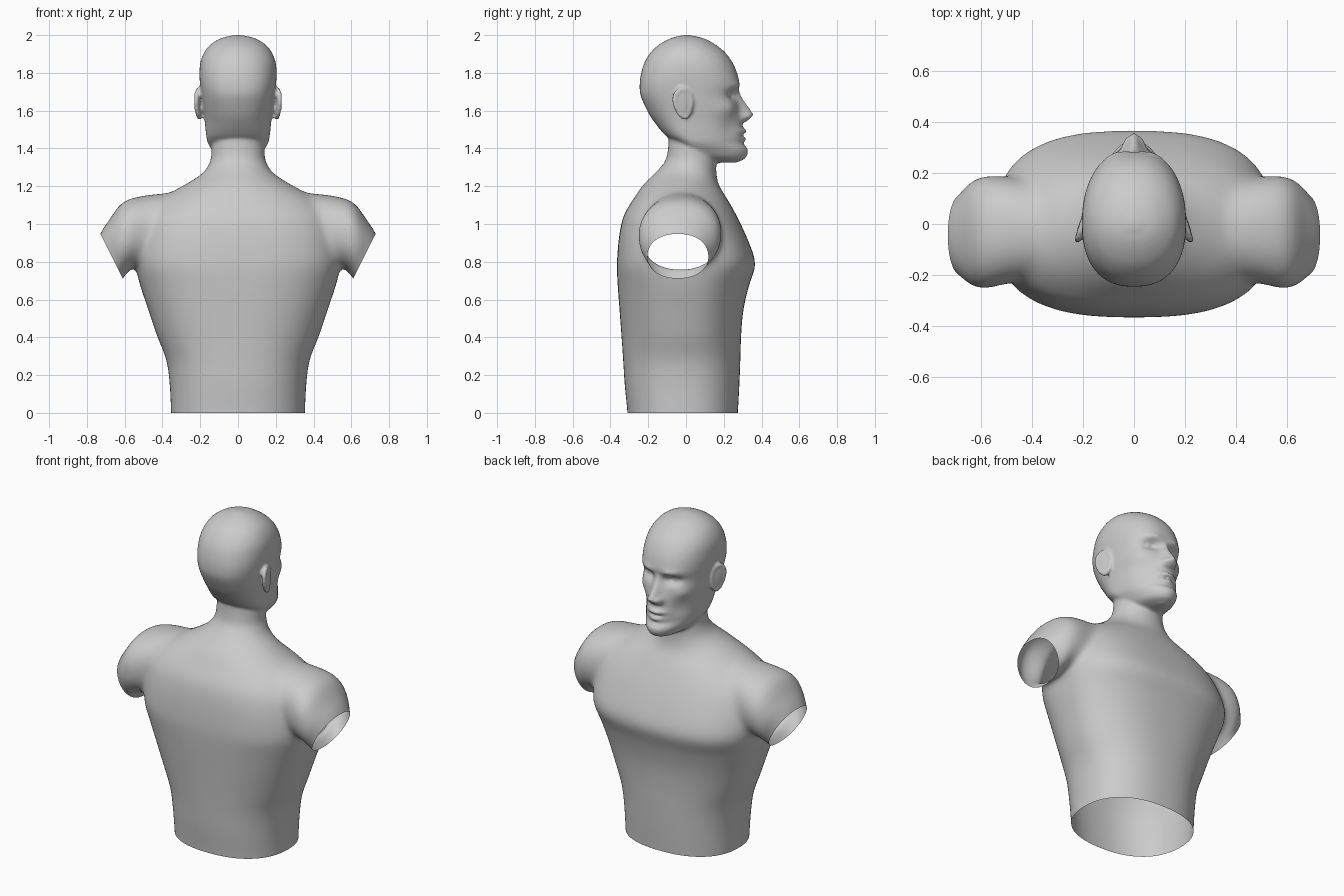
import bpy, bmesh
from math import sin, cos, pi, exp, radians
from mathutils import Vector, Matrix

if "Cube" in bpy.data.objects:
    bpy.data.objects.remove(bpy.data.objects["Cube"])

bm = bmesh.new()


def sample(keys, t):
    """Smooth interpolation of key rows; first column is the parameter."""
    i = max(k for k in range(len(keys) - 1) if keys[k][0] <= t or k == 0)
    a, b = keys[i], keys[i + 1]
    p, q = keys[max(i - 1, 0)], keys[min(i + 2, len(keys) - 1)]
    h = b[0] - a[0]
    u = (t - a[0]) / h
    out = []
    for j in range(1, len(a)):
        m0 = (b[j] - p[j]) / (b[0] - p[0]) * h
        m1 = (q[j] - a[j]) / (q[0] - a[0]) * h
        out.append((2*u**3 - 3*u*u + 1)*a[j] + (u**3 - 2*u*u + u)*m0
                   + (3*u*u - 2*u**3)*b[j] + (u**3 - u*u)*m1)
    return out


def spow(v, e):
    return (1 if v >= 0 else -1) * abs(v) ** e


def loft(rings):
    """Closed skin over a list of equal-length rings."""
    rows = [[bm.verts.new(p) for p in r] for r in rings]
    n = len(rows[0])
    faces = [bm.faces.new((a[i], a[(i+1) % n], b[(i+1) % n], b[i]))
             for a, b in zip(rows, rows[1:]) for i in range(n)]
    faces += [bm.faces.new(rows[0]), bm.faces.new(rows[-1])]
    bmesh.ops.recalc_face_normals(bm, faces=faces)


def body(keys, steps, segs, detail=None):
    """Horizontal sections: z, front, back, half width, widest y, squareness."""
    z0, z1 = keys[0][0], keys[-1][0]
    rings = []
    for k in range(steps + 1):
        z = z0 + (z1 - z0) * k / steps
        f, b, w, c, n = sample(keys, z)
        ring = []
        for i in range(segs):
            a = 2 * pi * i / segs
            x = w * spow(cos(a), 2 / n)
            s = spow(sin(a), 2 / n)
            y = c + s * (f - c if s > 0 else c - b)
            if detail and s > 0:
                y += detail(x, z) * min(1, s * 2)
            ring.append((x, y, z))
        rings.append(ring)
    loft(rings)


# Torso and neck
body([(-.1, .27, -.305, .352, -.01, 2.3), (0, .275, -.31, .355, -.01, 2.3),
      (.15, .283, -.325, .362, -.01, 2.3), (.28, .288, -.333, .38, -.01, 2.3),
      (.41, .292, -.342, .43, -.01, 2.3), (.545, .304, -.352, .475, -.01, 2.4),
      (.68, .335, -.362, .52, -.01, 2.5), (.77, .366, -.366, .54, -.01, 2.7),
      (.83, .36, -.364, .545, -.01, 2.7), (.95, .313, -.352, .53, -.02, 2.6),
      (1.05, .265, -.328, .5, -.03, 2.4), (1.13, .22, -.28, .42, -.04, 2.2),
      (1.21, .172, -.225, .28, -.04, 2.0), (1.27, .162, -.165, .188, -.01, 2.0),
      (1.33, .16, -.112, .148, .02, 2.1), (1.4, .16, -.095, .14, .03, 2.1),
      (1.5, .16, -.09, .135, .03, 2.1)], 110, 96)

# Shoulders and upper arm stumps: top x,z  bottom x,z  front y, back y
arm = [(0, .3, 1.17, .32, .8, .15, -.2), (1, .5, 1.15, .5, .77, .185, -.235),
       (2, .61, 1.115, .565, .765, .187, -.255), (3, .68, 1.025, .59, .735, .165, -.24),
       (4, .73, .95, .61, .71, .118, -.205), (5, .77, .85, .66, .64, .09, -.18)]
for side in (-1, 1):
    rings = []
    for k in range(41):
        tx, tz, bx, bz, f, b = sample(arm, k / 8)
        ring = []
        for i in range(64):
            a = 2 * pi * i / 64
            u, v = spow(cos(a), .9), spow(sin(a), .9)
            ring.append((side * ((tx + bx) / 2 + u * (tx - bx) / 2),
                         (f + b) / 2 + v * (f - b) / 2,
                         (tz + bz) / 2 + u * (tz - bz) / 2))
        rings.append(ring)
    loft(rings)


def bump(x, z, cx, cz, sx, sz, amp):
    return amp * exp(-((x - cx) / sx) ** 2 - ((z - cz) / sz) ** 2)


# Relief of the face
marks = [(.082, 1.685, .042, .026, -.036), (.08, 1.735, .05, .018, .01),
         (.15, 1.61, .04, .04, .018), (.115, 1.5, .04, .055, -.018),
         (.034, 1.568, .016, .018, .026)]


def face(x, z):
    d = sum(bump(abs(x), z, *m) for m in marks)
    if 1.535 < z < 1.72:
        t = (1.72 - z) / .14
        h = .07 * t if z > 1.58 else .07 * ((z - 1.535) / .045) ** .6
        d += h * exp(-(x / (.02 + .014 * min(t, 1))) ** 2)
    d += bump(x, z, 0, 1.492, .05, .013, .022)
    d += bump(x, z, 0, 1.448, .042, .013, .017)
    d += bump(x, z, 0, 1.471, .055, .007, -.012)
    return d


# Head
body([(1.325, .265, .13, .03, .2, 2), (1.345, .31, .06, .09, .15, 2),
      (1.39, .328, -.02, .135, .08, 2), (1.43, .302, -.06, .16, .04, 2.1),
      (1.47, .304, -.11, .168, .02, 2.2), (1.55, .294, -.175, .177, .02, 2.2),
      (1.6, .285, -.205, .184, .02, 2.3), (1.68, .272, -.24, .194, .01, 2.4),
      (1.74, .282, -.245, .201, 0, 2.4), (1.8, .27, -.237, .204, 0, 2.3),
      (1.86, .243, -.217, .198, 0, 2.2), (1.91, .205, -.185, .178, 0, 2.1),
      (1.95, .155, -.142, .145, 0, 2), (1.985, .088, -.075, .085, 0, 2),
      (2.0, .02, -.015, .02, 0, 2)], 170, 160, face)

# Eyes and ears
for side in (-1, 1):
    bmesh.ops.create_uvsphere(bm, u_segments=24, v_segments=16, radius=.032,
                              matrix=Matrix.Translation((side * .082, .203, 1.685)))
    place = (Matrix.Translation((side * .207, -.015, 1.637))
             @ Matrix.Rotation(side * radians(17), 4, 'Z')
             @ Matrix.Rotation(radians(8), 4, 'X'))
    bmesh.ops.create_uvsphere(bm, u_segments=24, v_segments=16, radius=1,
                              matrix=place @ Matrix.Diagonal((.013, .05, .08, 1)))
    rim = [[place @ Vector((.013 * sin(b), (.046 + .011 * cos(b)) * cos(a) * (1 + .2 * sin(a)),
                            (.075 + .011 * cos(b)) * sin(a)))
            for b in [2 * pi * j / 10 for j in range(10)]]
           for a in [2 * pi * i / 40 for i in range(40)]]
    rows = [[bm.verts.new(p) for p in r] for r in rim]
    ring_faces = [bm.faces.new((rows[i-1][j-1], rows[i-1][j], rows[i][j], rows[i][j-1]))
                  for i in range(40) for j in range(10)]
    bmesh.ops.recalc_face_normals(bm, faces=ring_faces)

mesh = bpy.data.meshes.new("bust")
bm.to_mesh(mesh)
bm.free()
bust = bpy.data.objects.new("bust", mesh)
bpy.context.collection.objects.link(bust)

# Fuse all parts into one skin
mod = bust.modifiers.new("fuse", 'REMESH')
mod.mode = 'VOXEL'
mod.voxel_size = .0085
deps = bpy.context.evaluated_depsgraph_get()
fused = bpy.data.meshes.new_from_object(bust.evaluated_get(deps))
bust.modifiers.clear()
bust.data = fused

# Blend the body strongly, the head lightly
bm = bmesh.new()
bm.from_mesh(fused)
for low, high, times in ((-1, 1.3, 50), (1.26, 1.4, 5), (1.3, 3, 2)):
    for _ in range(times):
        bmesh.ops.smooth_vert(bm, verts=[v for v in bm.verts if low < v.co.z < high and v.co.y < .25 + (high != 1.4)],
                              factor=.5, use_axis_x=True, use_axis_y=True, use_axis_z=True)

# Open the waist and both arms
bmesh.ops.bisect_plane(bm, geom=bm.verts[:] + bm.edges[:] + bm.faces[:],
                       plane_co=(0, 0, 0), plane_no=(0, 0, -1), clear_outer=True)
for side in (-1, 1):
    co, no = Vector((side * .73, 0, .95)), Vector((side * .894, 0, -.447))
    fs = [f for f in bm.faces if f.calc_center_median().x * side > .5
          and f.calc_center_median().z > .58]
    geom = set(fs) | {e for f in fs for e in f.edges} | {v for f in fs for v in f.verts}
    bmesh.ops.bisect_plane(bm, geom=list(geom), plane_co=co, plane_no=no)
    gone = [v for v in bm.verts if v.co.x * side > .54 and v.co.z > .5
            and (v.co - co).dot(no) > 1e-5]
    bmesh.ops.delete(bm, geom=gone, context='VERTS')
for f in bm.faces:
    f.smooth = True
bm.to_mesh(fused)
bm.free()
